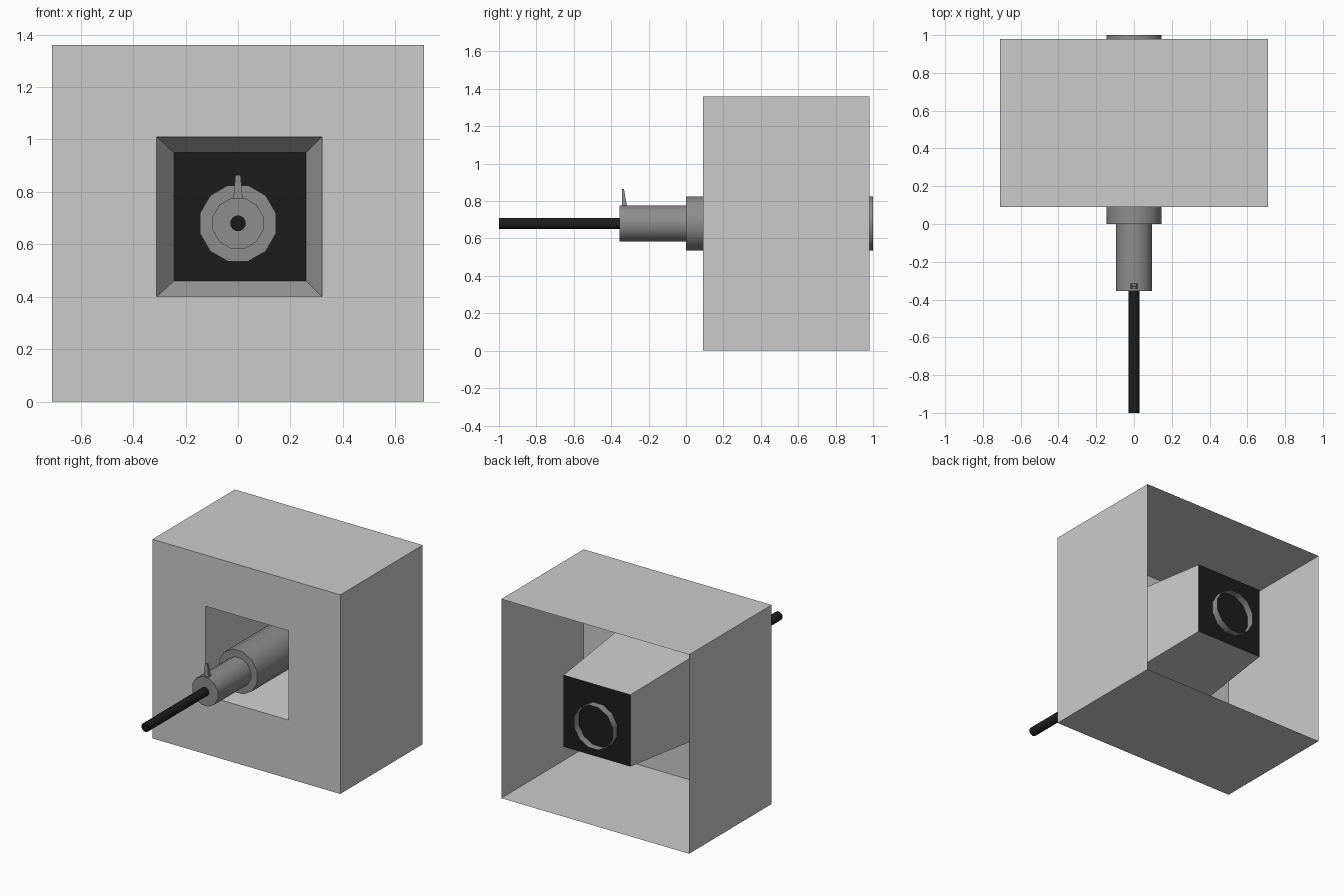
import bpy, bmesh, math

if "Cube" in bpy.data.objects:
    bpy.data.objects.remove(bpy.data.objects["Cube"])

AXIS_Z = 0.68


def material(name, v):
    m = bpy.data.materials.new(name)
    m.diffuse_color = (v, v, v, 1)
    m.use_nodes = True
    m.node_tree.nodes["Principled BSDF"].inputs["Base Color"].default_value = m.diffuse_color
    return m


steel = material("steel_grey", 0.27)
dark = material("dark_metal", 0.012)


def rect(x0, x1, y, z0, z1):
    return [(x0, y, z0), (x1, y, z0), (x1, y, z1), (x0, y, z1)]


def circle(r, y, n):
    # r is the circumradius; a flat side faces straight down
    return [(r * math.sin((i + 0.5) * math.tau / n), y,
             AXIS_Z - r * math.cos((i + 0.5) * math.tau / n)) for i in range(n)]


def loft(name, rings, mat=None, cap_start=False, cap_end=False, smooth=False):
    bm = bmesh.new()
    vs = [[bm.verts.new(p) for p in ring] for ring in rings]
    for a, b in zip(vs, vs[1:]):
        n = len(a)
        for i in range(n):
            j = (i + 1) % n
            bm.faces.new((a[i], a[j], b[j], b[i]))
    if cap_start:
        bm.faces.new(vs[0])
    if cap_end:
        bm.faces.new(vs[-1][::-1])
    bmesh.ops.recalc_face_normals(bm, faces=bm.faces)
    me = bpy.data.meshes.new(name)
    bm.to_mesh(me)
    bm.free()
    ob = bpy.data.objects.new(name, me)
    bpy.context.collection.objects.link(ob)
    if mat:
        me.materials.append(mat)
    if smooth:
        bpy.ops.object.select_all(action='DESELECT')
        ob.select_set(True)
        bpy.context.view_layer.objects.active = ob
        bpy.ops.object.shade_smooth_by_angle(angle=math.radians(40))
    return ob


# Open-backed bunker shell: outer walls, front face, tapered embrasure
FRONT, BACK, PLATE = 0.09, 0.98, 0.95
inner = rect(-0.245, 0.26, PLATE, 0.46, 0.95)
loft("bunker_shell", [
    rect(-0.71, 0.71, BACK, 0, 1.36),
    rect(-0.71, 0.71, FRONT, 0, 1.36),
    rect(-0.31, 0.32, FRONT, 0.40, 1.01),
    inner])

# Dark plate closing the embrasure
loft("back_plate", [inner], dark, cap_start=True)

# Stepped barrel sleeve, open at the rear
loft("barrel_sleeve", [circle(r, y, 12) for r, y in
     [(0.10, -0.355), (0.10, 0.0), (0.15, 0.0), (0.15, 1.0)]],
     steel, cap_start=True, smooth=True)

# Thin barrel with recessed bore
loft("barrel", [circle(r, y, 12) for r, y in
     [(0.016, -0.96), (0.016, -1.0), (0.03, -1.0), (0.03, -0.35)]],
     dark, cap_start=True, smooth=True)


# Tapered front sight
def foot(w, y0, y1, z):
    return [(-w, y0, z), (w, y0, z), (w, y1, z), (-w, y1, z)]


loft("front_sight", [foot(0.018, -0.343, -0.315, 0.77),
                     foot(0.01, -0.343, -0.332, 0.865)],
     steel, cap_start=True, cap_end=True)
